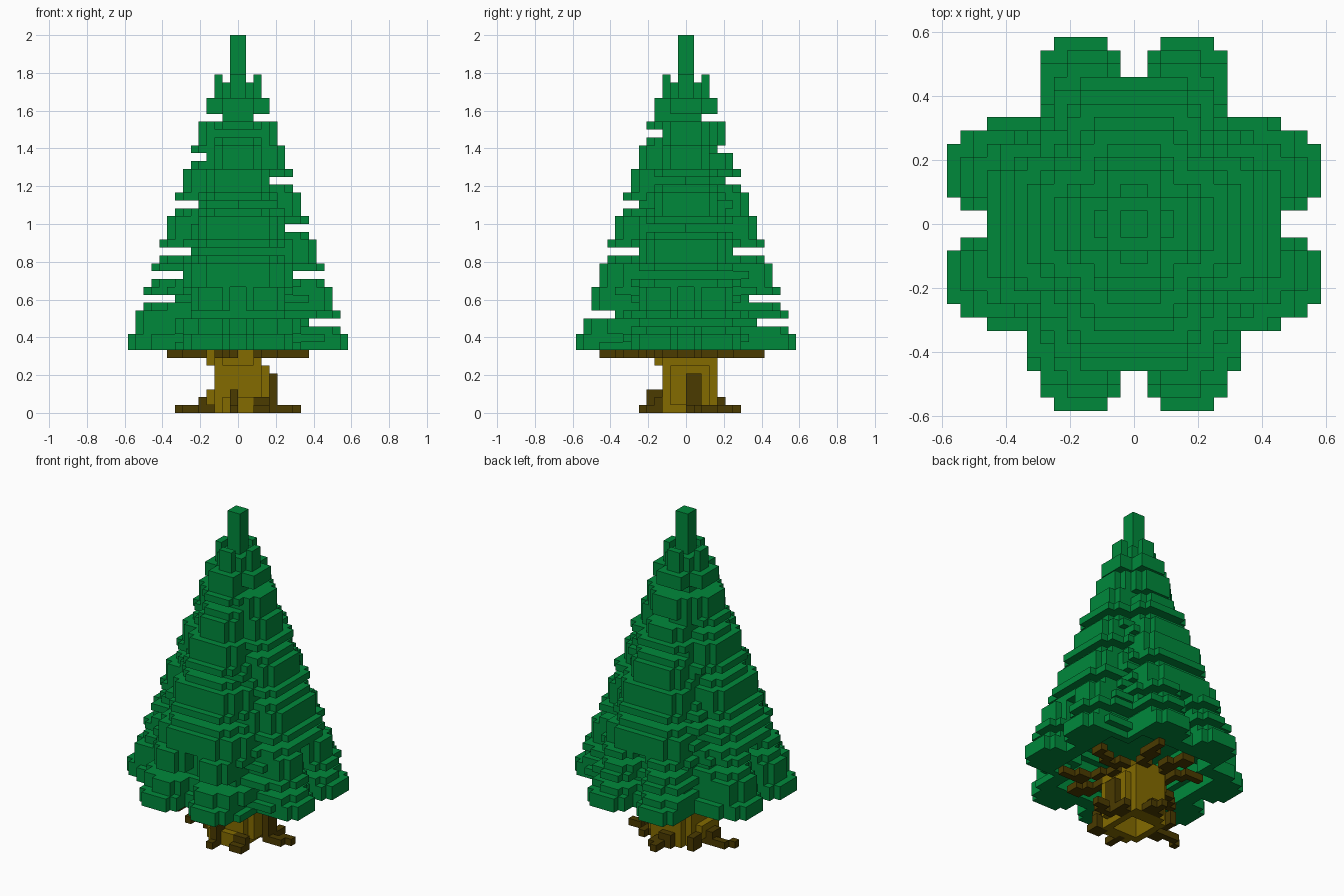
import bpy, bmesh, math, random

if "Cube" in bpy.data.objects:
    bpy.data.objects.remove(bpy.data.objects["Cube"])

random.seed(4)
U = 1 / 24  # block size: the tree is 48 blocks tall


def material(name, rgb):
    m = bpy.data.materials.new(name)
    m.diffuse_color = (*rgb, 1)
    m.use_nodes = True
    m.node_tree.nodes["Principled BSDF"].inputs["Base Color"].default_value = m.diffuse_color
    return m


GREEN = material("needle green", (0.0, 0.250, 0.044))
BROWN = material("light bark", (0.230, 0.146, 0.0))
DARK = material("dark bark", (0.070, 0.043, 0.0))

# outward direction and the four corners of each block face
FACES = [
    ((1, 0, 0), [(1, 0, 0), (1, 1, 0), (1, 1, 1), (1, 0, 1)]),
    ((-1, 0, 0), [(0, 0, 0), (0, 0, 1), (0, 1, 1), (0, 1, 0)]),
    ((0, 1, 0), [(0, 1, 0), (0, 1, 1), (1, 1, 1), (1, 1, 0)]),
    ((0, -1, 0), [(0, 0, 0), (1, 0, 0), (1, 0, 1), (0, 0, 1)]),
    ((0, 0, 1), [(0, 0, 1), (1, 0, 1), (1, 1, 1), (0, 1, 1)]),
    ((0, 0, -1), [(0, 0, 0), (0, 1, 0), (1, 1, 0), (1, 0, 0)]),
]


def build(name, cells, mat):
    """Skin a set of blocks with its exposed faces only."""
    bm = bmesh.new()
    verts = {}
    for c in sorted(cells):
        for d, corners in FACES:
            if tuple(p + q for p, q in zip(c, d)) in cells:
                continue
            quad = []
            for o in corners:
                key = tuple(p + q for p, q in zip(c, o))
                if key not in verts:
                    verts[key] = bm.verts.new([v * U for v in key])
                quad.append(verts[key])
            bm.faces.new(quad)
    me = bpy.data.meshes.new(name)
    bm.to_mesh(me)
    bm.free()
    me.materials.append(mat)
    bpy.context.collection.objects.link(bpy.data.objects.new(name, me))


def box(x0, x1, y0, y1, z0, z1):
    return {(x, y, z) for x in range(x0, x1) for y in range(y0, y1) for z in range(z0, z1)}


def limb(x0, y0, x1, y1, z, wiggle):
    """Thin crooked line of blocks in one layer."""
    out = set()
    dx, dy = x1 - x0, y1 - y0
    ln, n = math.hypot(dx, dy), 2 * max(abs(dx), abs(dy))
    for i in range(n + 1):
        t = i / n
        s = wiggle * math.sin(math.pi * 2 * t)
        x, y = round(x0 + dx * t - dy / ln * s), round(y0 + dy * t + dx / ln * s)
        out |= {(x, y, z), (round(x0 + dx * t), y, z)}
    return out


def radius(k):
    return round(14 - (k - 8) * 11.3 / 34)


# Foliage: four stepped sides, each missing rows in a spiral
NOTCHES = {"+x": (11, 17, 23, 29, 37), "-x": (14, 17, 20, 26, 32, 37),
           "+y": (11, 14, 20, 29, 33, 37), "-y": (12, 20, 26, 35)}
foliage = set()
for k in range(8, 43):
    R = radius(k)
    for side, rows in NOTCHES.items():
        wide = (0.53 if k < 16 else 0.58) * R + random.choice((0, 0.5, 0.9))
        for i in range(R):
            for j in range(-R, R):
                a, b = i + 0.5, abs(j + 0.5)
                if k in rows:
                    reach = max(R - 3.6, 2)
                    ok = a < reach and b < max(R * 0.5, 2)
                else:
                    reach = R if b < 0.4 * R else R - 1 if b < 0.53 * R else R - 3
                    if k < 16:                   # two lobes with a groove between
                        reach = R - 3 if b < 1 else R - 1 if b < 2 else reach
                    ok = a < reach and b < max(wide, 1)
                if ok:
                    u = i if side[0] == "+" else -1 - i
                    foliage.add((u, j, k) if side[1] == "x" else (j, u, k))

# Hollow under the skirt
for x, y, k in list(foliage):
    R = radius(k)
    a, b = sorted((abs(x + 0.5), abs(y + 0.5)))
    if k < 14 and b < R - 4.5 and a < 0.53 * R - 1.5:
        foliage.discard((x, y, k))

# Top spike standing inside a small ring
foliage = {c for c in foliage if not (c[2] == 42 and max(abs(c[0] + .5), abs(c[1] + .5)) < 2)}
foliage |= box(-1, 1, -1, 1, 42, 48)
build("foliage", foliage, GREEN)

# Hollow trunk with flared top and foot
trunk = box(-3, 3, -3, 3, 0, 8) | box(-3, 4, -2, 3, 1, 6) | box(-2, 3, -3, 4, 2, 7)
trunk |= box(-4, 3, -2, 2, 6, 8) | box(-2, 2, -4, 4, 6, 8) | box(-4, 4, -2, 2, 1, 3)
trunk |= box(-2, 3, -4, 4, 0, 2)
hollow = box(-2, 2, -2, 2, 0, 8)
bark = box(4, 5, 0, 2, 1, 5) | box(-1, 0, -5, -3, 0, 3) | box(-5, -4, -1, 1, 0, 2)
bark |= box(-1, 1, 4, 5, 0, 2) | box(2, 4, -4, -3, 0, 2) | box(-4, -3, 2, 4, 0, 2)
build("trunk", trunk - bark - hollow, BROWN)

# Roots spread on the ground
roots = set(bark)
for x, y in ((7, 1), (-8, -1), (0, 6), (-1, -6), (4, 3), (3, -5)):
    roots |= limb(0, 0, x, y, 0, 0.6)
build("roots", (roots - trunk | bark) - hollow, DARK)

# Crooked branches under the skirt
branches = set()
for x, y in ((8, 3), (-9, -3), (3, 9), (-3, -11), (8, -5), (-7, 5), (-3, 8), (4, -8)):
    branches |= limb(0, 0, x, y, 7, 1.0)
build("branches", branches - trunk - hollow, DARK)
